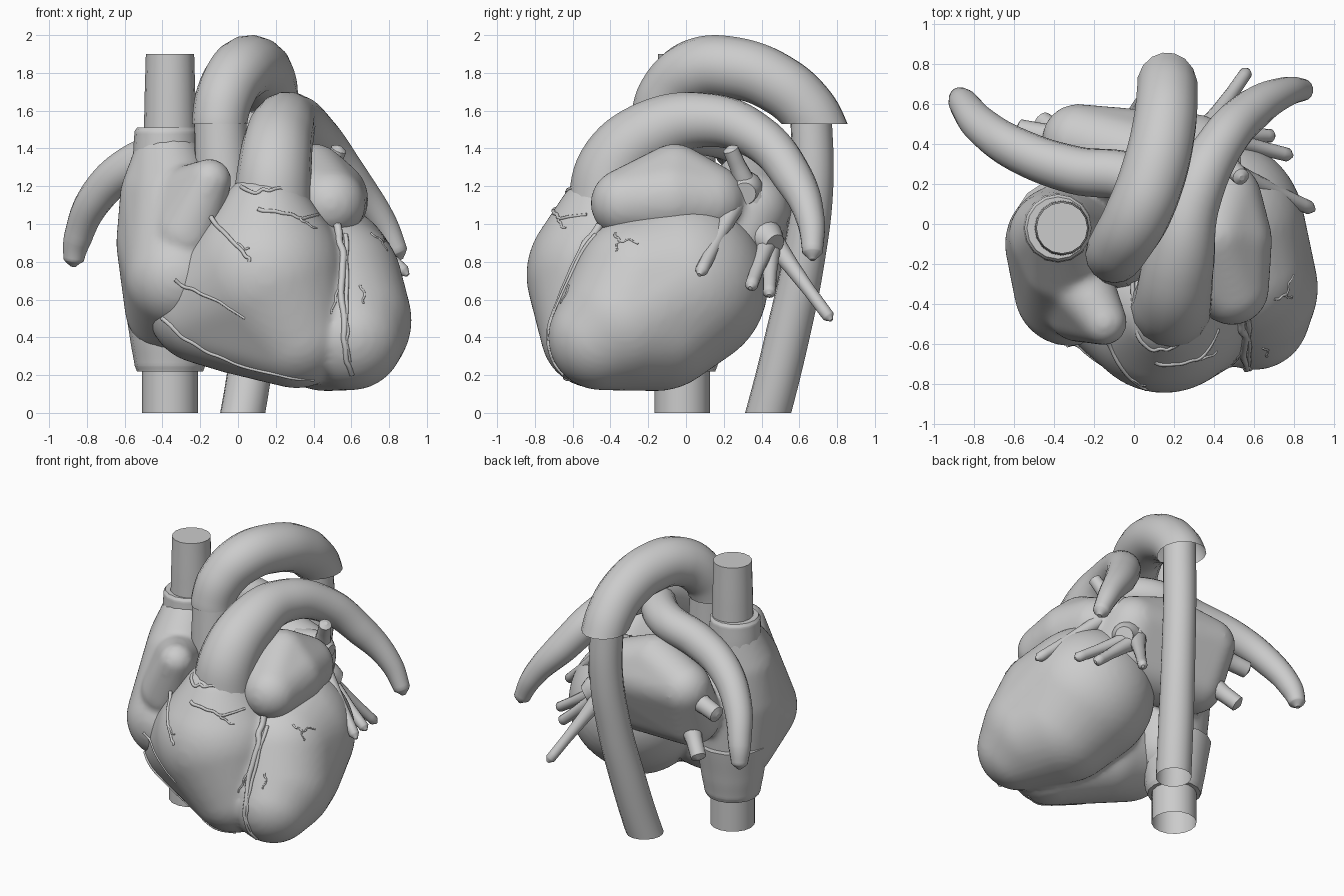
import bpy, bmesh, math, random
from mathutils import Vector
from mathutils.bvhtree import BVHTree

random.seed(4)


def bake(ob, angle=50, cut=None):
    """Apply modifiers / convert curve to a smooth mesh; optionally trim all below height cut."""
    dg = bpy.context.evaluated_depsgraph_get()
    mesh = bpy.data.meshes.new_from_object(ob.evaluated_get(dg))
    name = ob.name
    bpy.data.objects.remove(ob)
    if cut is not None:
        bm = bmesh.new()
        bm.from_mesh(mesh)
        bmesh.ops.bisect_plane(bm, geom=bm.verts[:] + bm.edges[:] + bm.faces[:],
                               plane_co=(0, 0, cut), plane_no=(0, 0, 1), clear_inner=True)
        bm.to_mesh(mesh)
        bm.free()
    new = bpy.data.objects.new(name, mesh)
    bpy.context.collection.objects.link(new)
    mesh.shade_smooth()
    mesh.set_sharp_from_angle(angle=math.radians(angle))
    return new


def flesh(name, lobes, voxel=0.02, smooth=8):
    """Each lobe is the convex hull of spheres (x, y, z, r); lobes are fused by remeshing."""
    ball = bmesh.new()
    bmesh.ops.create_icosphere(ball, subdivisions=4, radius=1)
    dirs = [v.co.copy() for v in ball.verts]
    ball.free()
    mesh = bpy.data.meshes.new(name)
    total = bmesh.new()
    for lobe in lobes:
        bm = bmesh.new()
        for x, y, z, r in lobe:
            for d in dirs:
                bm.verts.new(Vector((x, y, z)) + d * r)
        bmesh.ops.convex_hull(bm, input=bm.verts[:])
        bmesh.ops.delete(bm, geom=[v for v in bm.verts if not v.link_faces], context='VERTS')
        bmesh.ops.recalc_face_normals(bm, faces=bm.faces[:])
        tmp = bpy.data.meshes.new("tmp")
        bm.to_mesh(tmp)
        bm.free()
        total.from_mesh(tmp)
        bpy.data.meshes.remove(tmp)
    total.to_mesh(mesh)
    total.free()
    ob = bpy.data.objects.new(name, mesh)
    bpy.context.collection.objects.link(ob)
    m = ob.modifiers.new("fuse", 'REMESH')
    m.mode, m.voxel_size = 'VOXEL', voxel
    m = ob.modifiers.new("soften", 'SMOOTH')
    m.factor, m.iterations = 0.5, smooth
    return bake(ob, 80)


def tube(name, pts, caps=True, sides=6, steps=8, cut=None):
    """Vessel along points (x, y, z, r)."""
    cu = bpy.data.curves.new(name, 'CURVE')
    cu.dimensions = '3D'
    cu.bevel_depth, cu.bevel_resolution = 1.0, sides
    cu.resolution_u, cu.use_fill_caps = steps, caps
    sp = cu.splines.new('BEZIER')
    sp.bezier_points.add(len(pts) - 1)
    for bp, (x, y, z, r) in zip(sp.bezier_points, pts):
        bp.co, bp.radius = (x, y, z), r
        bp.handle_left_type = bp.handle_right_type = 'AUTO'
    ob = bpy.data.objects.new(name, cu)
    bpy.context.collection.objects.link(ob)
    return bake(ob, cut=cut)


# Ventricles
left_ventricle = [(0.40, -0.02, 0.68, 0.455), (0.56, -0.32, 0.49, 0.36), (0.60, -0.45, 0.40, 0.28),
                  (0.47, -0.16, 0.51, 0.395), (0.50, -0.23, 0.68, 0.37), (0.35, 0.0, 0.85, 0.33)]
right_ventricle = [(0.15, -0.42, 0.73, 0.425), (0.31, -0.48, 0.42, 0.29),
                   (-0.18, -0.30, 0.56, 0.30), (0.0, -0.30, 0.50, 0.295),
                   (0.15, -0.43, 1.02, 0.255)]
ventricles = flesh("ventricles", [left_ventricle, right_ventricle])

# Atria and their ear-shaped pouches
right_atrium = [(-0.375, -0.02, 1.36, 0.175), (-0.40, -0.06, 1.15, 0.225), (-0.345, -0.10, 0.90, 0.30),
                (-0.34, -0.08, 0.56, 0.26), (-0.32, -0.33, 0.72, 0.28), (-0.34, -0.18, 1.12, 0.23)]
right_pouch = [(-0.15, -0.49, 1.23, 0.115), (-0.27, -0.41, 0.95, 0.18), (-0.30, -0.25, 1.12, 0.18)]
left_atrium = [(-0.28, 0.42, 1.12, 0.18), (-0.25, 0.30, 0.87, 0.20), (0.30, 0.35, 1.08, 0.20),
               (0.30, 0.22, 0.86, 0.23), (0.0, 0.34, 1.2, 0.19)]
left_pouch = [(0.40, -0.06, 1.245, 0.18), (0.47, -0.08, 1.13, 0.22), (0.49, -0.32, 1.11, 0.185),
              (0.44, 0.12, 1.12, 0.20), (0.30, -0.15, 1.16, 0.20)]
atria = flesh("atria", [right_atrium, right_pouch, left_atrium, left_pouch])

# Great veins with their collars
cx, cy = -0.36, -0.02
tube("upper_vein", [(cx, cy, 1.40, 0.14), (cx, cy, 1.65, 0.135), (cx, cy, 1.90, 0.128)])
tube("upper_vein_collar", [(cx - .02, cy, 1.25, 0.18), (cx - .02, cy, 1.38, 0.175),
                           (cx - .02, cy, 1.49, 0.168), (cx - .02, cy, 1.51, 0.155)])
tube("lower_vein", [(cx, cy, 0.40, 0.148), (cx, cy, 0.20, 0.148), (cx, cy, 0.0, 0.148)], caps=False)
tube("lower_vein_collar", [(cx, cy, 0.60, 0.245), (cx, cy, 0.38, 0.21),
                           (cx, cy, 0.25, 0.187), (cx, cy, 0.22, 0.175)])

# Aorta: root, arch and descending part
tube("aorta_root", [(-0.06, -0.17, 0.95, 0.16), (-0.08, -0.16, 1.25, 0.15), (-0.095, -0.15, 1.54, 0.138)])
tube("aorta_arch", [(-0.095, -0.15, 1.45, 0.145), (-0.095, -0.145, 1.56, 0.147), (-0.06, -0.09, 1.70, 0.155),
                    (0.02, 0.05, 1.815, 0.165), (0.10, 0.26, 1.825, 0.165), (0.15, 0.48, 1.745, 0.16),
                    (0.165, 0.64, 1.61, 0.155), (0.165, 0.72, 1.47, 0.15), (0.165, 0.77, 1.33, 0.15)],
     caps=False, cut=1.53)
tube("aorta_descending", [(0.165, 0.66, 1.62, 0.11), (0.17, 0.67, 1.20, 0.11), (0.14, 0.62, 0.80, 0.113),
                          (0.09, 0.54, 0.42, 0.117), (0.025, 0.435, 0.0, 0.118), (0.0, 0.40, -0.12, 0.118)],
     caps=False, cut=0.0)

# Lung artery trunk with left and right branch
tube("lung_artery_left", [(0.18, -0.42, 1.08, 0.21), (0.195, -0.38, 1.30, 0.195), (0.225, -0.18, 1.48, 0.18),
                          (0.285, 0.10, 1.55, 0.145), (0.42, 0.38, 1.46, 0.12), (0.59, 0.57, 1.24, 0.105),
                          (0.76, 0.66, 1.02, 0.075), (0.845, 0.67, 0.85, 0.055), (0.86, 0.67, 0.81, 0.015)])
tube("lung_artery_right", [(0.25, 0.0, 1.50, 0.12), (0.0, 0.22, 1.46, 0.125), (-0.30, 0.27, 1.40, 0.12),
                           (-0.56, 0.36, 1.31, 0.11), (-0.75, 0.48, 1.14, 0.095),
                           (-0.85, 0.60, 0.92, 0.075), (-0.87, 0.63, 0.81, 0.055), (-0.872, 0.635, 0.775, 0.015)])

# Lung veins: start, end, radius
veins = [((0.40, 0.30, 1.18), (0.90, 0.07, 0.73), 0.036),
         ((0.42, 0.35, 1.13), (0.54, 0.23, 1.41), 0.045),
         ((0.35, 0.45, 0.95), (0.79, 0.34, 0.66), 0.036),
         ((0.35, 0.45, 0.92), (0.70, 0.44, 0.62), 0.036),
         ((0.35, 0.45, 0.92), (0.57, 0.77, 0.49), 0.034),
         ((-0.25, 0.40, 1.10), (-0.59, 0.47, 1.02), 0.06),
         ((-0.25, 0.35, 0.92), (-0.47, 0.52, 0.69), 0.055)]
for i, (a, b, r) in enumerate(veins):
    a, b = Vector(a), Vector(b)
    row = [(*a.lerp(b, t), r * k) for t, k in
           ((0, 1.8), (0.35, 1.25), (0.65, 1), (0.95, 0.95), (1.0, 0.3))]
    tube(f"lung_vein_{i + 1}", row, sides=4, steps=4)
tube("left_vein_trunk", [(0.3, 0.33, 0.95, 0.13), (0.42, 0.42, 0.93, 0.10), (0.48, 0.47, 0.89, 0.06)])
tube("left_upper_vein_trunk", [(0.3, 0.28, 1.15, 0.14), (0.44, 0.31, 1.18, 0.10), (0.52, 0.31, 1.16, 0.06)])

# Surface vessels: 2D paths projected onto the flesh from the front or the side
trees = []
for ob in (ventricles, atria):
    trees.append(BVHTree.FromPolygons([v.co for v in ob.data.vertices],
                                      [p.vertices[:] for p in ob.data.polygons]))


def surface_vessel(name, path, r, side=False):
    pts = []
    for (a0, z0), (a1, z1) in zip(path, path[1:]):
        for k in range(3):
            t = k / 3
            a = a0 + (a1 - a0) * t + random.uniform(-.007, .007)
            z = z0 + (z1 - z0) * t + random.uniform(-.007, .007)
            org, d = (Vector((2, a, z)), Vector((-1, 0, 0))) if side else (Vector((a, -2, z)), Vector((0, 1, 0)))
            hits = [h for h in (tree.ray_cast(org, d) for tree in trees) if h[0]]
            if hits:
                co = min(hits, key=lambda h: h[3])[0]
                pts.append((*co, r * (1 - 0.5 * len(pts) / (3 * len(path)))))
    if len(pts) > 1:
        tube(name, pts, sides=2, steps=4)


front_paths = [
    ([(0.53, 1.0), (0.55, 0.85), (0.55, 0.65), (0.56, 0.45), (0.57, 0.28), (0.62, 0.17)], 0.022),
    ([(0.57, 0.95), (0.57, 0.75), (0.575, 0.55), (0.58, 0.38), (0.60, 0.22)], 0.013),
    ([(-0.15, 1.04), (-0.05, 0.93), (0.05, 0.83), (0.07, 0.79)], 0.013),
    ([(-0.03, 0.91), (0.02, 0.87), (0.07, 0.87)], 0.008),
    ([(-0.02, 1.2), (0.1, 1.17), (0.2, 1.19), (0.27, 1.2)], 0.012),
    ([(0.1, 1.08), (0.2, 1.07), (0.33, 1.03), (0.46, 1.06)], 0.012),
    ([(0.33, 1.03), (0.38, 0.99), (0.44, 0.98)], 0.008),
    ([(-0.33, 0.70), (-0.2, 0.63), (-0.05, 0.56), (0.07, 0.46)], 0.01),
    ([(-0.40, 0.50), (-0.3, 0.40), (-0.1, 0.29), (0.2, 0.20), (0.5, 0.16)], 0.013),
    ([(0.53, 0.65), (0.50, 0.57), (0.48, 0.50)], 0.007),
    ([(0.64, 0.68), (0.67, 0.62), (0.66, 0.56)], 0.007)]
for i, (path, r) in enumerate(front_paths):
    surface_vessel(f"surface_vessel_{i + 1}", path, r)
surface_vessel("side_vessel_1", [(-0.38, 0.95), (-0.35, 0.91), (-0.30, 0.92), (-0.24, 0.89)], 0.007, True)
surface_vessel("side_vessel_2", [(-0.35, 0.92), (-0.37, 0.88), (-0.37, 0.84)], 0.006, True)
